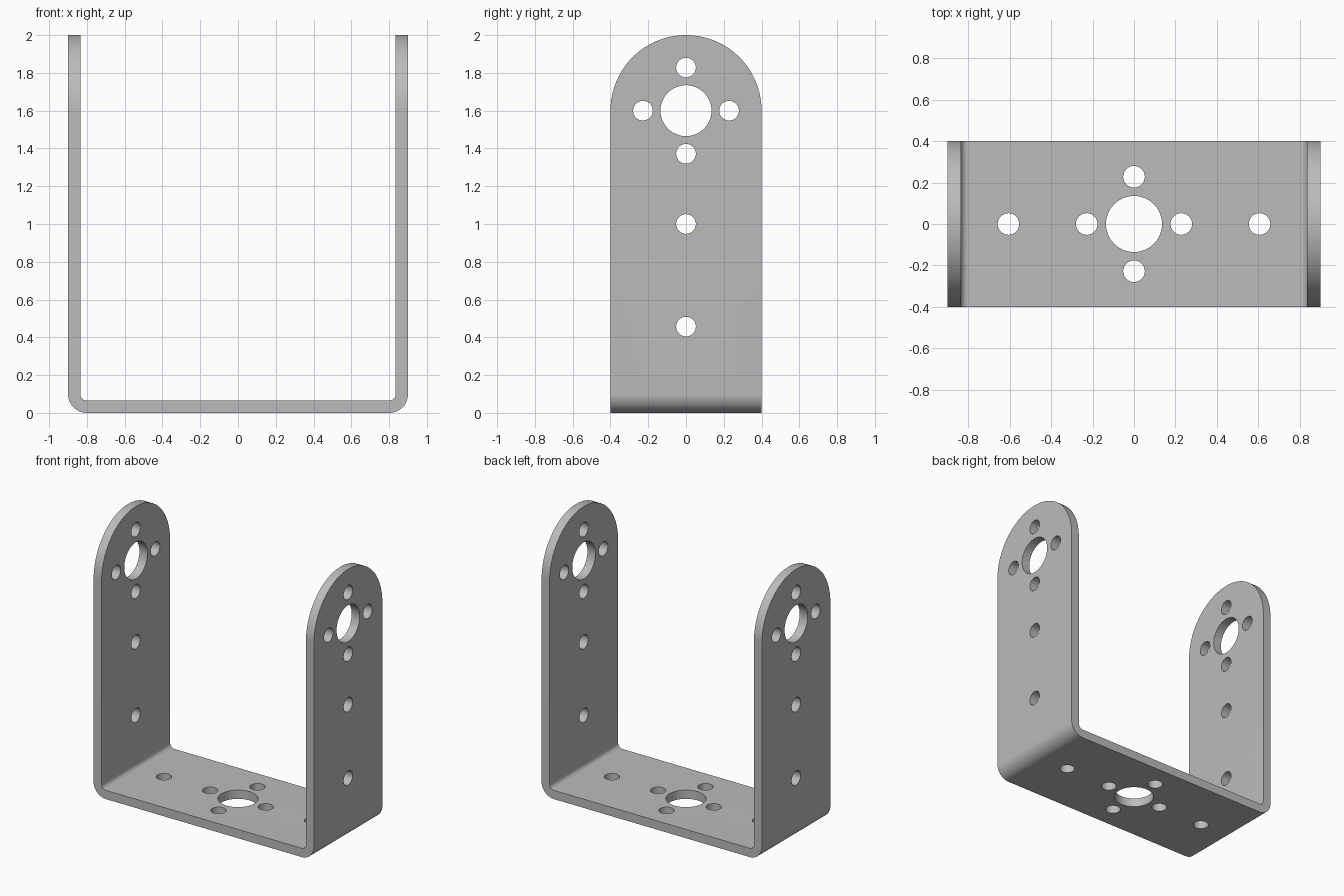
import bpy, bmesh, math
from mathutils import Matrix, Vector

if "Cube" in bpy.data.objects:
    bpy.data.objects.remove(bpy.data.objects["Cube"])

W, T, R_OUT, R_IN = 0.90, 0.065, 0.10, 0.035   # half width, sheet thickness, bend radii
HALF, EYE = 0.40, 1.60                         # half depth, height of the pivot hole


def arc(cx, cz, r, a0, a1, n):
    return [(cx + r * math.cos(math.radians(a0 + (a1 - a0) * i / n)),
             cz + r * math.sin(math.radians(a0 + (a1 - a0) * i / n))) for i in range(n + 1)]


def prism(name, pts, direction):
    """Closed solid from a 3D outline swept along direction."""
    bm = bmesh.new()
    face = bm.faces.new([bm.verts.new(p) for p in pts])
    ext = bmesh.ops.extrude_face_region(bm, geom=[face])
    verts = [v for v in ext["geom"] if isinstance(v, bmesh.types.BMVert)]
    bmesh.ops.translate(bm, verts=verts, vec=Vector(direction))
    bmesh.ops.recalc_face_normals(bm, faces=bm.faces)
    return finish(name, bm)


def finish(name, bm):
    mesh = bpy.data.meshes.new(name)
    bm.to_mesh(mesh)
    bm.free()
    obj = bpy.data.objects.new(name, mesh)
    bpy.context.collection.objects.link(obj)
    return obj


def boolean(obj, cutter, operation):
    mod = obj.modifiers.new(operation, 'BOOLEAN')
    mod.operation, mod.object, mod.solver = operation, cutter, 'EXACT'
    bpy.context.view_layer.objects.active = obj
    bpy.ops.object.modifier_apply(modifier=mod.name)
    bpy.data.objects.remove(cutter)


# Bent sheet: U-shaped section, swept along y (oversized, trimmed below)
right_outer = arc(W - R_OUT, R_OUT, R_OUT, -90, 0, 16) + [(W, 2.1)]
c = W - T - R_IN
right_inner = [(W - T, 2.1)] + arc(c, T + R_IN, R_IN, 0, -90, 10)
half = right_outer + right_inner
section = half + [(-x, z) for x, z in reversed(half)]
bracket = prism("u_bracket", [(x, -0.5, z) for x, z in section], (0, 1.0, 0))

# Trim to the round-topped side outline
outline = [(-HALF, -0.2), (HALF, -0.2)] + arc(0, EYE, HALF, 0, 180, 64)
boolean(bracket, prism("arch_trim", [(-1.2, y, z) for y, z in outline], (2.4, 0, 0)), 'INTERSECT')

# Holes: a ring of four small holes around each large one, plus two extra
BIG, SMALL, RING = 0.135, 0.052, 0.228
pattern = [(0, 0, BIG)] + [(RING * a, RING * b, SMALL) for a, b in ((1, 0), (-1, 0), (0, 1), (0, -1))]
bm = bmesh.new()


def hole(radius, depth, matrix):
    bmesh.ops.create_cone(bm, cap_ends=True, segments=48, radius1=radius, radius2=radius,
                          depth=depth, matrix=matrix)


for y, z, r in pattern + [(0, 1.0 - EYE, SMALL), (0, 0.457 - EYE, SMALL)]:
    hole(r, 2.4, Matrix.Translation((0, y, EYE + z)) @ Matrix.Rotation(math.pi / 2, 4, 'Y'))
for x, y, r in pattern + [(0.605, 0, SMALL), (-0.605, 0, SMALL)]:
    hole(r, 0.3, Matrix.Translation((x, y, 0.03)))
boolean(bracket, finish("hole_cutter", bm), 'DIFFERENCE')

# Grey metal and smooth bends
metal = bpy.data.materials.new("grey metal")
metal.diffuse_color = (0.50, 0.50, 0.50, 1)
metal.use_nodes = True
metal.node_tree.nodes["Principled BSDF"].inputs["Base Color"].default_value = metal.diffuse_color
bracket.data.materials.clear()
bracket.data.materials.append(metal)
for p in bracket.data.polygons:
    p.material_index = 0
bracket.select_set(True)
bpy.context.view_layer.objects.active = bracket
bpy.ops.object.shade_smooth_by_angle(angle=math.radians(30))
